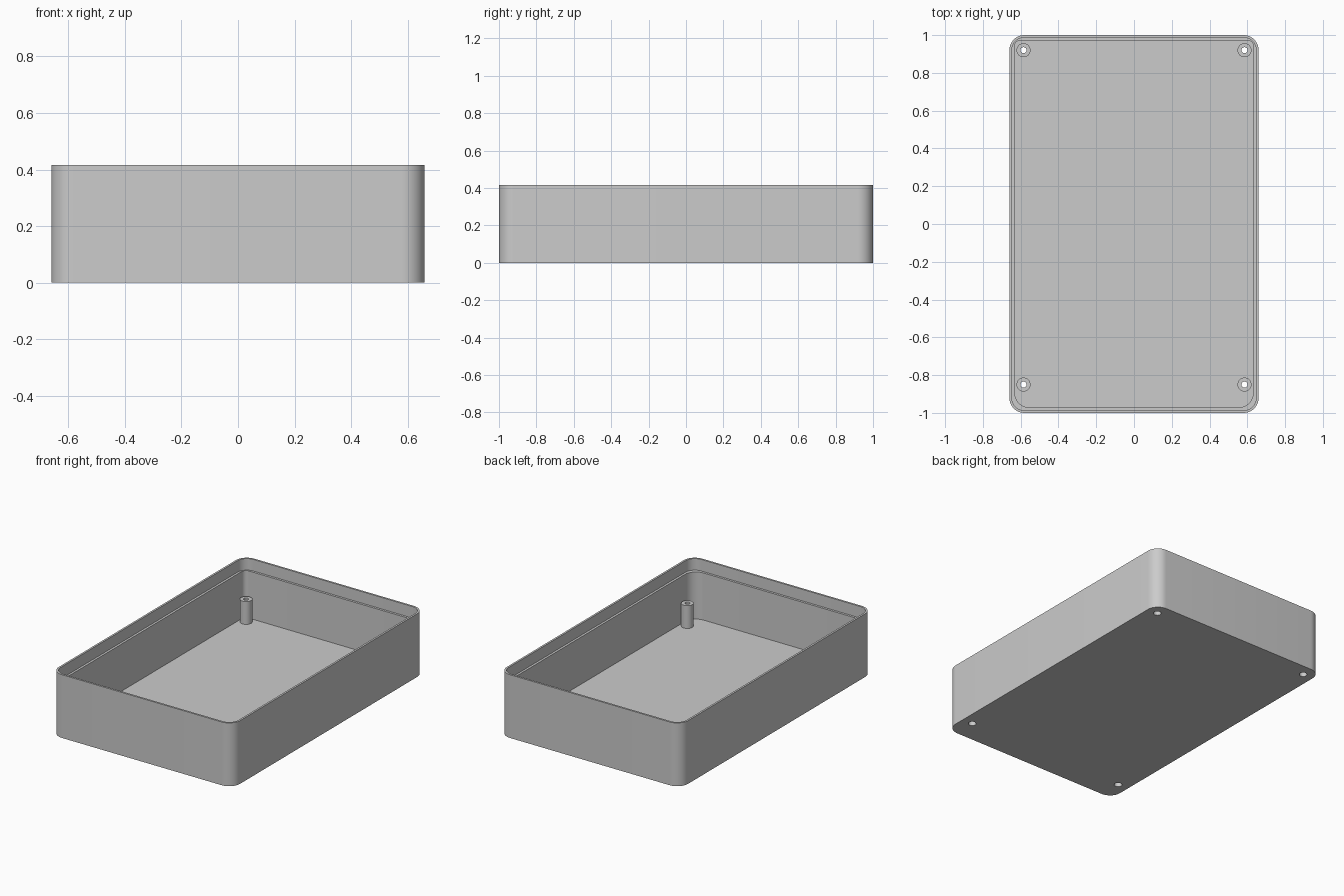
import bpy, bmesh, math

cube = bpy.data.objects.get("Cube")
if cube:
    bpy.data.objects.remove(cube, do_unlink=True)

HALF_X, HALF_Y, HEIGHT = 0.66, 1.0, 0.416
WALL, LIP = 0.028, 0.013
FLOOR, LEDGE, POST_TOP = 0.03, 0.34, 0.18

grey = bpy.data.materials.new("plain_grey")
grey.use_nodes = True
colour = (0.6, 0.6, 0.6, 1)
grey.diffuse_color = colour
grey.node_tree.nodes["Principled BSDF"].inputs["Base Color"].default_value = colour


def make_object(name, bm):
    bmesh.ops.recalc_face_normals(bm, faces=bm.faces)
    mesh = bpy.data.meshes.new(name)
    bm.to_mesh(mesh)
    bm.free()
    mesh.materials.append(grey)
    obj = bpy.data.objects.new(name, mesh)
    bpy.context.collection.objects.link(obj)
    return obj


def rounded_block(name, inset, front_radius, back_radius, low, high, steps=12):
    """Upright block with rounded corners, inset from the outer walls."""
    bm = bmesh.new()
    hx, hy = HALF_X - inset, HALF_Y - inset
    corners = ((1, 1, back_radius), (-1, 1, back_radius),
               (-1, -1, front_radius), (1, -1, front_radius))
    verts = []
    for i, (sx, sy, r) in enumerate(corners):
        for k in range(steps + 1):
            a = (i + k / steps) * math.pi / 2
            verts.append(bm.verts.new((sx * (hx - r) + r * math.cos(a),
                                       sy * (hy - r) + r * math.sin(a), low)))
    base = bm.faces.new(verts)
    top = bmesh.ops.extrude_face_region(bm, geom=[base])["geom"]
    bmesh.ops.translate(bm, vec=(0, 0, high - low),
                        verts=[g for g in top if isinstance(g, bmesh.types.BMVert)])
    return make_object(name, bm)


def cylinder(name, x, y, radius, low, high):
    bpy.ops.mesh.primitive_cylinder_add(vertices=32, radius=radius, depth=high - low,
                                        location=(x, y, (low + high) / 2))
    obj = bpy.context.object
    obj.name = name
    return obj


def select(obj):
    bpy.ops.object.select_all(action='DESELECT')
    obj.select_set(True)
    bpy.context.view_layer.objects.active = obj


def cut(target, cutter):
    mod = target.modifiers.new("cut", 'BOOLEAN')
    mod.operation, mod.solver, mod.object = 'DIFFERENCE', 'EXACT', cutter
    select(target)
    bpy.ops.object.modifier_apply(modifier=mod.name)
    bpy.data.objects.remove(cutter, do_unlink=True)


def smooth(obj):
    select(obj)
    bpy.ops.object.shade_smooth_by_angle(angle=math.radians(30))


def tube(name, x, y, inner, outer, low, high, sides=32):
    """Hollow post spun from a rectangular section."""
    bm = bmesh.new()
    section = [(inner, low), (outer, low), (outer, high), (inner, high)]
    verts = [bm.verts.new((x + r, y, z)) for r, z in section]
    edges = [bm.edges.new((verts[i], verts[(i + 1) % 4])) for i in range(4)]
    bmesh.ops.spin(bm, geom=verts + edges, cent=(x, y, 0), axis=(0, 0, 1),
                   angle=math.tau, steps=sides)
    bmesh.ops.remove_doubles(bm, verts=bm.verts, dist=0.0001)
    return make_object(name, bm)


# Open tray with a stepped rim
tray = rounded_block("tray", 0, 0.08, 0.08, 0, HEIGHT)
cut(tray, rounded_block("rim_cutter", LIP, 0.067, 0.067, LEDGE, HEIGHT + 0.1))
cut(tray, rounded_block("cavity_cutter", WALL, 0.08, 0.03, FLOOR, HEIGHT + 0.1))

# Screw posts over holes in the floor
for end, y in (("front", -0.85), ("back", 0.92)):
    for side, x in (("right", -0.585), ("left", 0.585)):
        cut(tray, cylinder("hole_cutter", x, y, 0.024, -0.05, FLOOR + 0.05))
        smooth(tube(f"{end}_{side}_post", x, y, 0.016, 0.037, FLOOR, POST_TOP))
smooth(tray)
